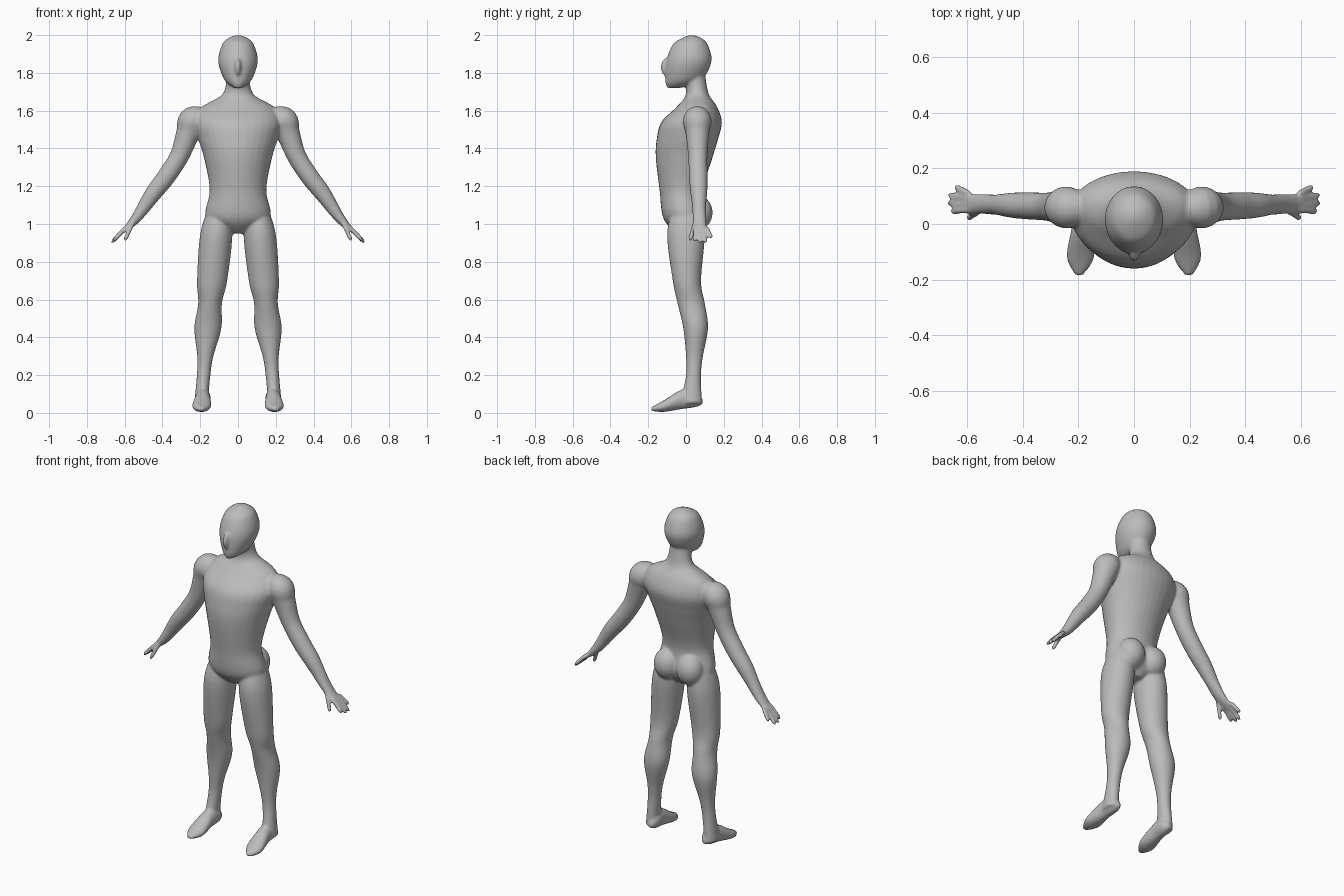
import bpy, bmesh, math
from mathutils import Vector, Matrix

old = bpy.data.objects.get("Cube")
if old:
    bpy.data.objects.remove(old, do_unlink=True)

SIDES, STEPS = 32, 6
bm = bmesh.new()
circle = [(math.cos(math.tau * i / SIDES), math.sin(math.tau * i / SIDES)) for i in range(SIDES)]


def refine(keys):
    """Smooth cubic interpolation through rows of numbers."""
    rows = []
    for i in range(len(keys) - 1):
        before, after = keys[max(i - 1, 0)], keys[min(i + 2, len(keys) - 1)]
        for step in range(STEPS):
            t = step / STEPS
            row = []
            for a, b, c, d in zip(before, keys[i], keys[i + 1], after):
                start, end = (c - a) / 2, (d - b) / 2
                bend = 3 * (c - b) - 2 * start - end
                twist = 2 * (b - c) + start + end
                row.append(b + t * (start + t * (bend + t * twist)))
            rows.append(row)
    return rows + [list(keys[-1])]


def skin(rings):
    """Closed tube through rings of points."""
    loops = [[bm.verts.new(point) for point in ring] for ring in rings]
    faces = [bm.faces.new(loops[0]), bm.faces.new(loops[-1])]
    for low, high in zip(loops, loops[1:]):
        for i in range(SIDES):
            j = (i + 1) % SIDES
            faces.append(bm.faces.new((low[i], low[j], high[j], high[i])))
    bmesh.ops.recalc_face_normals(bm, faces=faces)


def stack(keys, center=lambda height: 0, widest=.5, lying=False):
    """Egg-shaped slices: height, half width, near edge, far edge."""
    rings = []
    for height, width, near, far in refine(keys):
        middle = near + widest * (far - near)
        ring = []
        for c, s in circle:
            x = center(height) + width * c
            depth = middle + s * (far - middle if s > 0 else middle - near)
            ring.append((x, height, depth) if lying else (x, depth, height))
        rings.append(ring)
    skin(rings)


def limb(path, radii, depths):
    """Tube along a path of vectors with oval cross-sections."""
    rings = []
    for i, (point, radius, depth) in enumerate(zip(path, radii, depths)):
        along = (path[min(i + 1, len(path) - 1)] - path[max(i - 1, 0)]).normalized()
        across = Vector((0, 1, 0)).cross(along).normalized()
        deep = along.cross(across)
        rings.append([point + across * radius * c + deep * depth * s for c, s in circle])
    skin(rings)


def ball(center, size):
    placed = Matrix.Translation(center) @ Matrix.Diagonal((*size, 1))
    bmesh.ops.create_uvsphere(bm, u_segments=SIDES, v_segments=SIDES // 2, radius=1, matrix=placed)


def finger(root, tip):
    """Slim digit with a rounded end."""
    path = [root.lerp(tip, i / STEPS) for i in range(STEPS + 1)]
    radii = [.012] * STEPS + [.006]
    limb(path, radii, radii)


# Torso from crotch to neck
stack([
    (.95, .04, -.05, .05),
    (1.03, .17, -.12, .1),
    (1.18, .15, -.14, .09),
    (1.35, .18, -.16, .14),
    (1.45, .21, -.155, .17),
    (1.54, .23, -.13, .19),
    (1.62, .19, -.05, .165),
    (1.69, .08, 0, .12),
    (1.8, .06, -.02, .1)], widest=.55)

# Head and nose
stack([
    (1.72, .02, -.1, -.03),
    (1.76, .07, -.11, .08),
    (1.86, .105, -.105, .135),
    (1.95, .084, -.07, .115),
    (1.985, .05, -.02, .08),
    (2, .01, .02, .04)])
ball((0, -.1, 1.83), (.018, .035, .05))

# Left half of the limbs, mirrored afterwards
trunk = set(bm.verts)

# Buttock
ball((.075, .065, 1.06), (.078, .076, .09))

# Leg, leaning outward toward the ankle
stack([
    (1.1, .05, -.06, .08),
    (.95, .085, -.1, .1),
    (.7, .08, -.07, .08),
    (.58, .063, -.045, .1),
    (.45, .072, -.015, .117),
    (.3, .043, 0, .09),
    (.2, .036, 0, .08),
    (.05, .036, -.03, .085)], center=lambda height: .2 - .09 * height)

# Foot, sliced from heel to toe
stack([
    (.09, .01, .045, .07),
    (.05, .035, .03, .12),
    (-.02, .04, .02, .125),
    (-.12, .05, .005, .065),
    (-.185, .015, .01, .03)], center=lambda length: .185 - length / 15, lying=True)

# Arm and palm: sideways position, height, radius
arm = refine([
    (.14, 1.56, .04),
    (.235, 1.55, .075),
    (.265, 1.48, .063),
    (.31, 1.36, .051),
    (.38, 1.25, .049),
    (.45, 1.16, .044),
    (.54, 1.03, .027),
    (.61, .96, .01)])
limb([Vector((x, .05 + .04 * x, z)) for x, z, radius in arm],
     [radius for x, z, radius in arm],
     [max(radius, .036) for x, z, radius in arm])

# Four fanned fingers and the thumb
for i, reach in enumerate((.06, .07, .07, .045)):
    root = Vector((.595, .05 + .02 * i, .98))
    finger(root, Vector((.6 + reach, .045 + .03 * i, .97 - reach)))
finger(Vector((.56, .045, 1)), Vector((.6, .02, .91)))

# Mirror the limbs to the right side
limbs = [v for v in bm.verts if v not in trunk]
faces = list({f for v in limbs for f in v.link_faces})
copies = bmesh.ops.duplicate(bm, geom=limbs + faces)["geom"]
for v in copies:
    if isinstance(v, bmesh.types.BMVert):
        v.co.x = -v.co.x
bmesh.ops.reverse_faces(bm, faces=[f for f in copies if isinstance(f, bmesh.types.BMFace)])

mesh = bpy.data.meshes.new("body")
bm.to_mesh(mesh)
bm.free()
body = bpy.data.objects.new("body", mesh)
bpy.context.collection.objects.link(body)

# Fuse the parts into one smooth skin
fuse = body.modifiers.new("fuse", "REMESH")
fuse.mode = "VOXEL"
fuse.voxel_size = .007
fuse.use_smooth_shade = True
relax = body.modifiers.new("relax", "SMOOTH")
relax.factor = .5
relax.iterations = 8

grey = bpy.data.materials.new("plain grey")
grey.use_nodes = True
color = (.5, .5, .5, 1)
grey.diffuse_color = color
grey.node_tree.nodes["Principled BSDF"].inputs["Base Color"].default_value = color
mesh.materials.append(grey)
